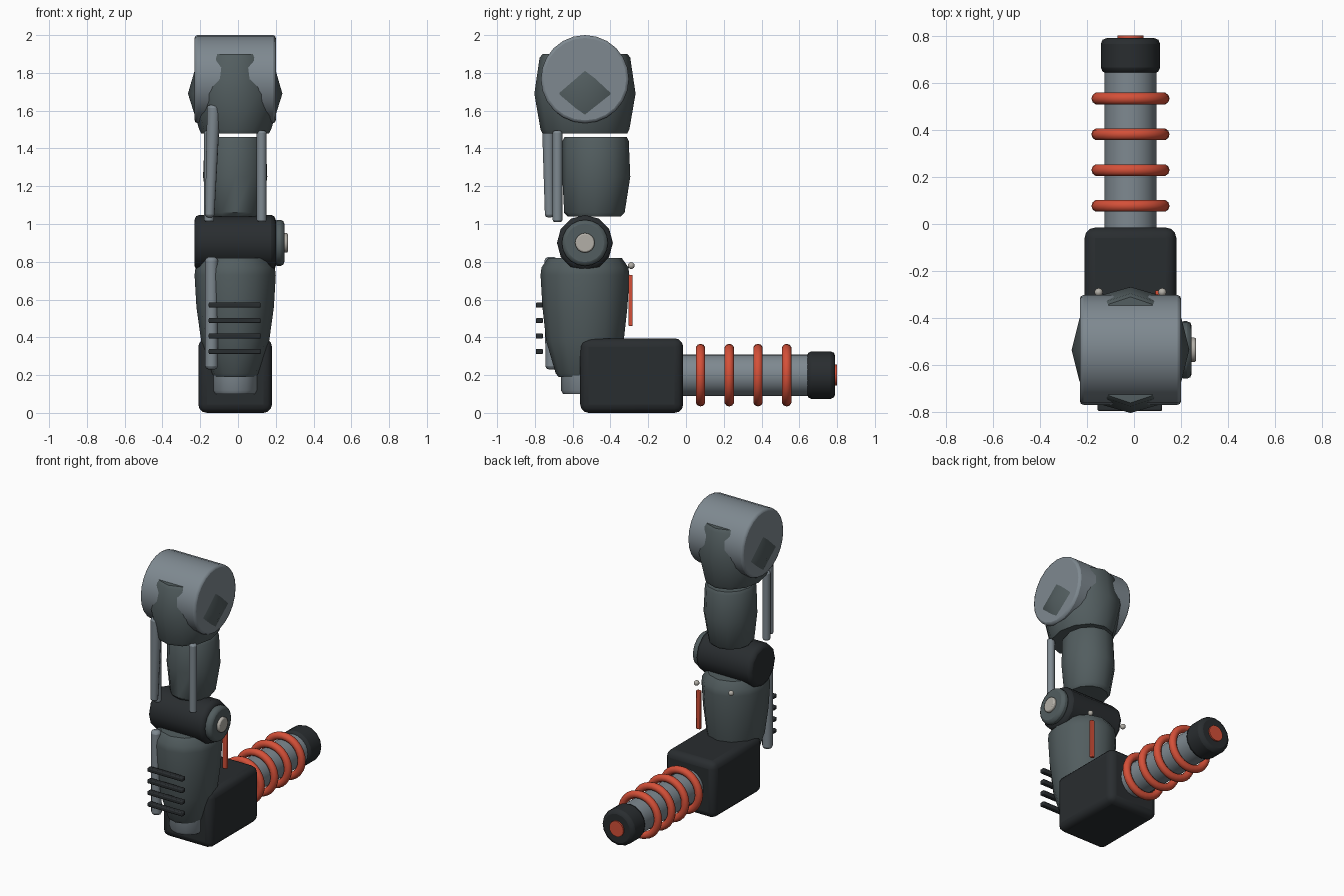
import bpy, bmesh, math
from mathutils import Vector

if "Cube" in bpy.data.objects:
    bpy.data.objects.remove(bpy.data.objects["Cube"], do_unlink=True)

CX, CY = -0.015, -0.535  # arm axis


def material(name, color):
    m = bpy.data.materials.new(name)
    m.use_nodes = True
    m.diffuse_color = (*color, 1)
    bsdf = m.node_tree.nodes["Principled BSDF"]
    bsdf.inputs["Base Color"].default_value = (*color, 1)
    bsdf.inputs["Roughness"].default_value = 0.5
    return m


DARK = material("dark_shell", (0.022, 0.026, 0.029))
MID = material("mid_grey", (0.085, 0.11, 0.115))
LIGHT = material("light_steel", (0.21, 0.25, 0.28))
PALE = material("pale_metal", (0.45, 0.43, 0.39))
RED = material("red_accent", (0.66, 0.08, 0.04))


def finish(bm, name, mat, bevel=0, segments=2):
    bmesh.ops.recalc_face_normals(bm, faces=bm.faces)
    mesh = bpy.data.meshes.new(name)
    bm.to_mesh(mesh)
    bm.free()
    ob = bpy.data.objects.new(name, mesh)
    bpy.context.collection.objects.link(ob)
    mesh.materials.append(mat)
    if bevel:
        mod = ob.modifiers.new("Bevel", "BEVEL")
        mod.width, mod.segments = bevel, segments
        mod.limit_method, mod.angle_limit = "ANGLE", math.radians(50)
    bpy.ops.object.select_all(action="DESELECT")
    ob.select_set(True)
    bpy.context.view_layer.objects.active = ob
    bpy.ops.object.shade_smooth_by_angle(angle=math.radians(40))
    return ob


def loft(name, mat, sections, sides=12, bevel=0):
    """Skin elliptical sections given as (z, centre y, radius x, radius y)."""
    bm = bmesh.new()
    rings = []
    for z, cy, rx, ry in sections:
        turns = [math.tau * i / sides for i in range(sides)]
        rings.append([bm.verts.new((CX + rx * math.cos(t), cy + ry * math.sin(t), z))
                      for t in turns])
    for a, b in zip(rings, rings[1:]):
        for i in range(sides):
            j = (i + 1) % sides
            bm.faces.new((a[i], a[j], b[j], b[i]))
    bm.faces.new(rings[0])
    bm.faces.new(rings[-1])
    return finish(bm, name, mat, bevel)


def rod(name, mat, start, end, r, sides=20, bevel=0.0, r_end=None):
    """Cylinder or cone running from start to end."""
    start, end = Vector(start), Vector(end)
    bm = bmesh.new()
    bmesh.ops.create_cone(bm, cap_ends=True, segments=sides, radius1=r,
                          radius2=r if r_end is None else r_end,
                          depth=(end - start).length)
    turn = (end - start).to_track_quat("Z", "Y").to_matrix().to_4x4()
    bm.transform(turn)
    bmesh.ops.translate(bm, verts=bm.verts, vec=(start + end) / 2)
    return finish(bm, name, mat, bevel)


def block(name, mat, low, high, bevel, segments=2):
    low, high = Vector(low), Vector(high)
    bm = bmesh.new()
    bmesh.ops.create_cube(bm, size=1)
    bmesh.ops.scale(bm, verts=bm.verts, vec=high - low)
    bmesh.ops.translate(bm, verts=bm.verts, vec=(low + high) / 2)
    return finish(bm, name, mat, bevel, segments)


def ball(name, mat, centre, r):
    bm = bmesh.new()
    bmesh.ops.create_uvsphere(bm, u_segments=12, v_segments=8, radius=r)
    bmesh.ops.translate(bm, verts=bm.verts, vec=centre)
    return finish(bm, name, mat)


def torus(name, mat, centre, major, minor, sides=28, tube=10):
    """Ring around the y axis."""
    bm = bmesh.new()
    grid = []
    for i in range(sides):
        a = math.tau * i / sides
        row = []
        for k in range(tube):
            b = math.tau * k / tube
            d = major + minor * math.cos(b)
            offset = Vector((d * math.cos(a), minor * math.sin(b), d * math.sin(a)))
            row.append(bm.verts.new(Vector(centre) + offset))
        grid.append(row)
    for i in range(sides):
        a, b = grid[i], grid[(i + 1) % sides]
        for k in range(tube):
            n = (k + 1) % tube
            bm.faces.new((a[k], a[n], b[n], b[k]))
    return finish(bm, name, mat)


# Shoulder drum and the faceted socket that pokes through it
rod("shoulder_drum", LIGHT, (-0.23, CY, 1.767), (0.2, CY, 1.767), 0.233, 24, 0.015)
loft("shoulder_socket", MID, [(1.48, CY, 0.18, 0.225), (1.5, CY, 0.19, 0.235),
                              (1.69, CY, 0.25, 0.268), (1.88, CY, 0.195, 0.24),
                              (1.9, CY, 0.18, 0.225)])

# Upper arm
loft("upper_arm", MID, [(1.04, -0.485, 0.13, 0.14), (1.06, -0.485, 0.143, 0.16),
                        (1.25, -0.475, 0.17, 0.18), (1.44, -0.478, 0.162, 0.175),
                        (1.46, -0.478, 0.15, 0.165)])

# Pistons in front of the upper arm
for side, x in (("left", 0.125), ("right", -0.153)):
    rod(side + "_piston", LIGHT, (x, -0.68, 1.01), (x, -0.68, 1.495), 0.026, 12, 0.012)
rod("tapered_piston", LIGHT, (-0.15, -0.722, 1.035), (-0.128, -0.73, 1.63),
    0.025, 12, 0.015, r_end=0.036)

# Elbow joint with its cap and pivot
rod("elbow_drum", DARK, (-0.23, CY, 0.9), (0.2, CY, 0.9), 0.148, 12, 0.025)
rod("elbow_cap", MID, (0.19, CY, 0.9), (0.245, CY, 0.9), 0.122, 20, 0.02)
rod("elbow_pivot", PALE, (0.235, CY, 0.9), (0.264, CY, 0.9), 0.052, 16, 0.008)

# Forearm and wrist stub
loft("forearm", MID, [(0.19, CY, 0.115, 0.14), (0.21, CY, 0.128, 0.155),
                      (0.38, CY, 0.18, 0.205), (0.56, CY, 0.205, 0.225),
                      (0.73, CY, 0.215, 0.235), (0.77, CY, 0.21, 0.23),
                      (0.82, CY, 0.178, 0.195)])
loft("wrist_stub", LIGHT, [(0.1, CY, 0.11, 0.115), (0.12, CY, 0.122, 0.128),
                           (0.24, CY, 0.122, 0.128)])
rod("forearm_piston", LIGHT, (-0.14, -0.71, 0.23), (-0.14, -0.715, 0.825), 0.034, 12, 0.018)

# Front ribs
for i in range(4):
    z = 0.325 + 0.082 * i
    block(f"forearm_rib_{i + 1}", DARK, (-0.155, -0.795, z - 0.014),
          (0.12, -0.757, z + 0.014), 0.007)

# Rear light strip and studs
block("rear_strip", RED, (0.09, -0.304, 0.46), (0.12, -0.282, 0.73), 0.004)
for side, x in (("left", 0.12), ("right", -0.15)):
    ball(side + "_rear_stud", PALE, (x, -0.29, 0.78), 0.018)

# Wrist housing
block("wrist_housing", DARK, (-0.21, -0.56, 0), (0.18, -0.015, 0.395), 0.045, 3)

# Barrel with coils and muzzle
rod("barrel", LIGHT, (CX, -0.05, 0.2), (CX, 0.66, 0.2), 0.11, 24)
for i in range(4):
    torus(f"coil_{i + 1}", RED, (CX, 0.077 + 0.152 * i, 0.2), 0.14, 0.026)
rod("muzzle", DARK, (CX, 0.64, 0.2), (CX, 0.79, 0.2), 0.126, 16, 0.025)
rod("muzzle_lens", RED, (CX, 0.78, 0.2), (CX, 0.8, 0.2), 0.055, 16)
